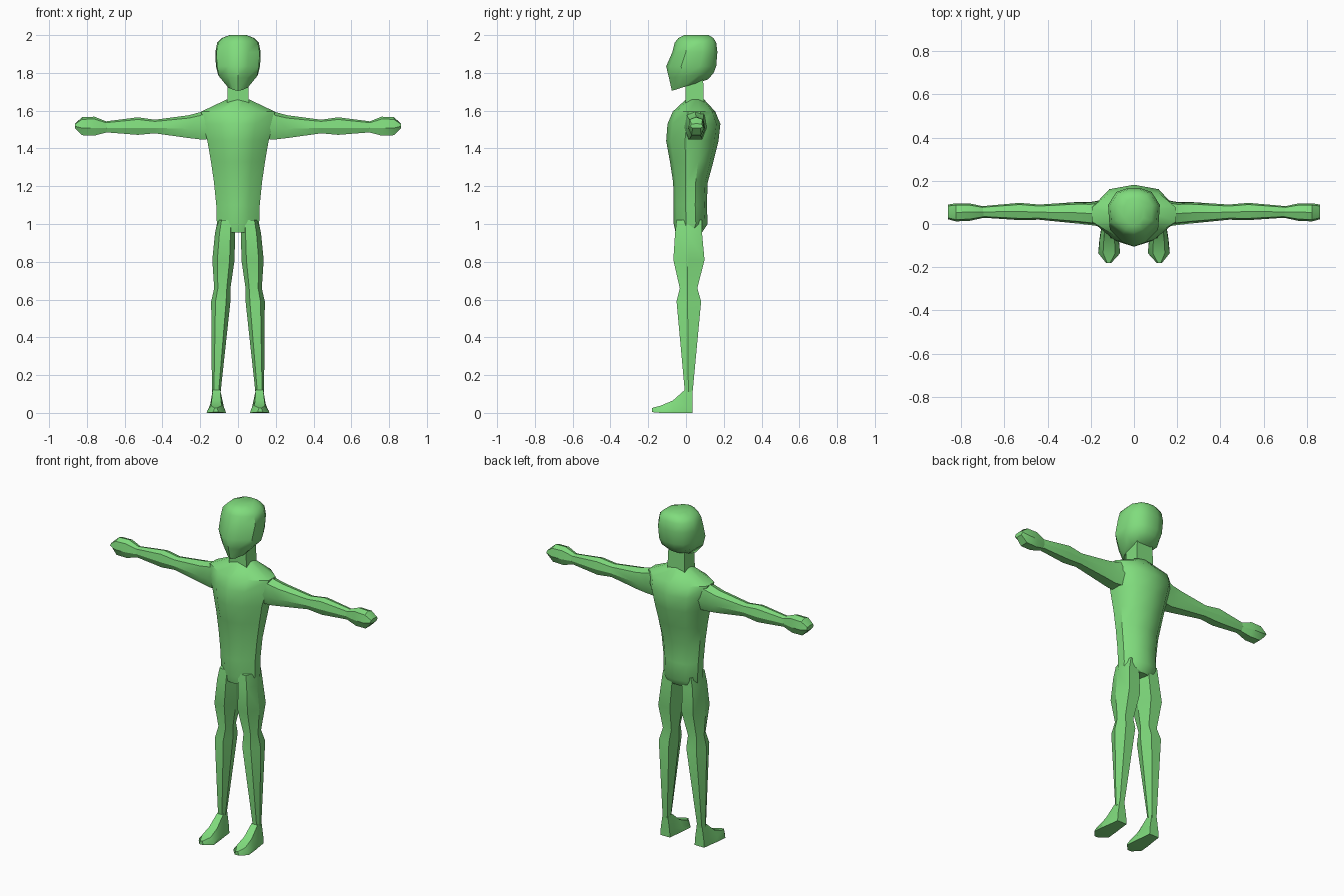
import bpy, bmesh, math

green = bpy.data.materials.new("soft_green")
green.diffuse_color = (0.216, 0.716, 0.205, 1)


def both_sides(half):
    """Complete a half outline (front centre to back centre) across x."""
    return half + [(-u, v) for u, v in reversed(half) if abs(u) > 1e-6]


def loft(name, outline, rings, axis="Z", side=1, angle=32):
    """Skin rings of (position, a0, a1, b0, b1[, tilt]) scaled from a unit outline."""
    bm = bmesh.new()
    loops = []
    for p, a0, a1, b0, b1, *tilt in rings:
        loop = []
        for u, v in outline:
            a = (a0 + a1) / 2 + u * (a1 - a0) / 2
            b = (b0 + b1) / 2 + v * (b1 - b0) / 2
            q = p + (tilt[0] * v if tilt else 0)
            x, y, z = {"Z": (a, b, q), "X": (q, a, b), "Y": (a, q, b)}[axis]
            loop.append(bm.verts.new((x * side, y, z)))
        loops.append(loop)
    n = len(outline)
    for low, high in zip(loops, loops[1:]):
        for i in range(n):
            j = (i + 1) % n
            bm.faces.new((low[i], low[j], high[j], high[i]))
    bm.faces.new(loops[0])
    bm.faces.new(loops[-1])
    bmesh.ops.recalc_face_normals(bm, faces=bm.faces)
    mesh = bpy.data.meshes.new(name)
    bm.to_mesh(mesh)
    bm.free()
    mesh.materials.append(green)
    obj = bpy.data.objects.new(name, mesh)
    bpy.context.collection.objects.link(obj)
    bpy.ops.object.select_all(action="DESELECT")
    obj.select_set(True)
    bpy.context.view_layer.objects.active = obj
    bpy.ops.object.shade_smooth_by_angle(angle=math.radians(angle))
    return obj


# Cross-section outlines
body = both_sides([(0, -1), (0.5, -0.82), (1, -0.28), (1, 0.3), (0.62, 0.85), (0, 1)])
skull = both_sides([(0, -1), (0.45, -0.85), (0.95, -0.4), (1, 0.35), (0.68, 0.85), (0.25, 1)])
box = [(-1, -1), (1, -1), (1, 1), (-1, 1)]
limb = [(-0.55, -1), (0.55, -1), (1, -0.1), (0.65, 1), (-0.65, 1), (-1, -0.1)]
arm = [(-0.6, -1), (0.6, -1), (1, -0.2), (0.8, 0.75), (0, 1), (-0.8, 0.75), (-1, -0.2)]
wedge = [(-1, -1), (1, -1), (0.95, -0.4), (0.55, 1), (-0.55, 1), (-0.95, -0.4)]

# Torso from hips to shoulders
loft("torso", body, [
    (0.955, -0.105, 0.105, -0.055, 0.085),
    (1.00, -0.112, 0.112, -0.065, 0.115),
    (1.10, -0.115, 0.115, -0.065, 0.110),
    (1.22, -0.127, 0.127, -0.068, 0.115),
    (1.33, -0.143, 0.143, -0.085, 0.145),
    (1.44, -0.162, 0.162, -0.105, 0.172),
    (1.53, -0.185, 0.185, -0.098, 0.182),
    (1.595, -0.195, 0.195, -0.070, 0.155),
    (1.66, -0.058, 0.058, 0.000, 0.095),
], angle=40)

# Neck
loft("neck", box, [
    (1.63, -0.058, 0.058, -0.002, 0.095),
    (1.79, -0.052, 0.052, -0.002, 0.090),
])

# Head, with the jaw sloping down toward the chin
loft("head", skull, [
    (1.735, -0.055, 0.055, -0.075, 0.115, 0.030),
    (1.785, -0.105, 0.105, -0.090, 0.145, 0.012),
    (1.835, -0.117, 0.117, -0.105, 0.160),
    (1.91, -0.120, 0.120, -0.072, 0.166),
    (1.96, -0.110, 0.110, -0.060, 0.160),
    (1.985, -0.085, 0.085, -0.040, 0.145),
    (2.00, -0.045, 0.045, -0.010, 0.120),
], angle=40)

for label, s in (("left", 1), ("right", -1)):
    # Arm with elbow and wrist
    loft(f"{label}_arm", arm, [
        (0.10, -0.02, 0.12, 1.45, 1.63),
        (0.20, -0.005, 0.102, 1.448, 1.592),
        (0.26, 0.002, 0.102, 1.455, 1.576),
        (0.44, 0.020, 0.090, 1.480, 1.552),
        (0.53, 0.018, 0.098, 1.472, 1.565),
        (0.71, 0.030, 0.082, 1.486, 1.542),
    ], "X", s)
    # Mitten-like hand
    loft(f"{label}_hand", arm, [
        (0.69, 0.030, 0.080, 1.486, 1.540),
        (0.76, 0.015, 0.095, 1.468, 1.568),
        (0.825, 0.012, 0.096, 1.470, 1.566),
        (0.862, 0.022, 0.090, 1.507, 1.532),
    ], "X", s)
    # Leg with knee and calf
    loft(f"{label}_leg", limb, [
        (1.02, 0.016, 0.108, -0.050, 0.085),
        (0.95, 0.016, 0.122, -0.058, 0.085),
        (0.81, 0.018, 0.136, -0.067, 0.098),
        (0.66, 0.040, 0.126, -0.033, 0.060),
        (0.59, 0.040, 0.142, -0.050, 0.080),
        (0.11, 0.092, 0.138, -0.006, 0.035),
    ], "Z", s)
    # Foot from heel to pointed toe
    loft(f"{label}_foot", wedge, [
        (0.035, 0.082, 0.145, 0.0, 0.125),
        (-0.006, 0.078, 0.150, 0.0, 0.122),
        (-0.07, 0.070, 0.160, 0.0, 0.065),
        (-0.135, 0.064, 0.166, 0.0, 0.038),
        (-0.180, 0.105, 0.130, 0.004, 0.026),
    ], "Y", s)
